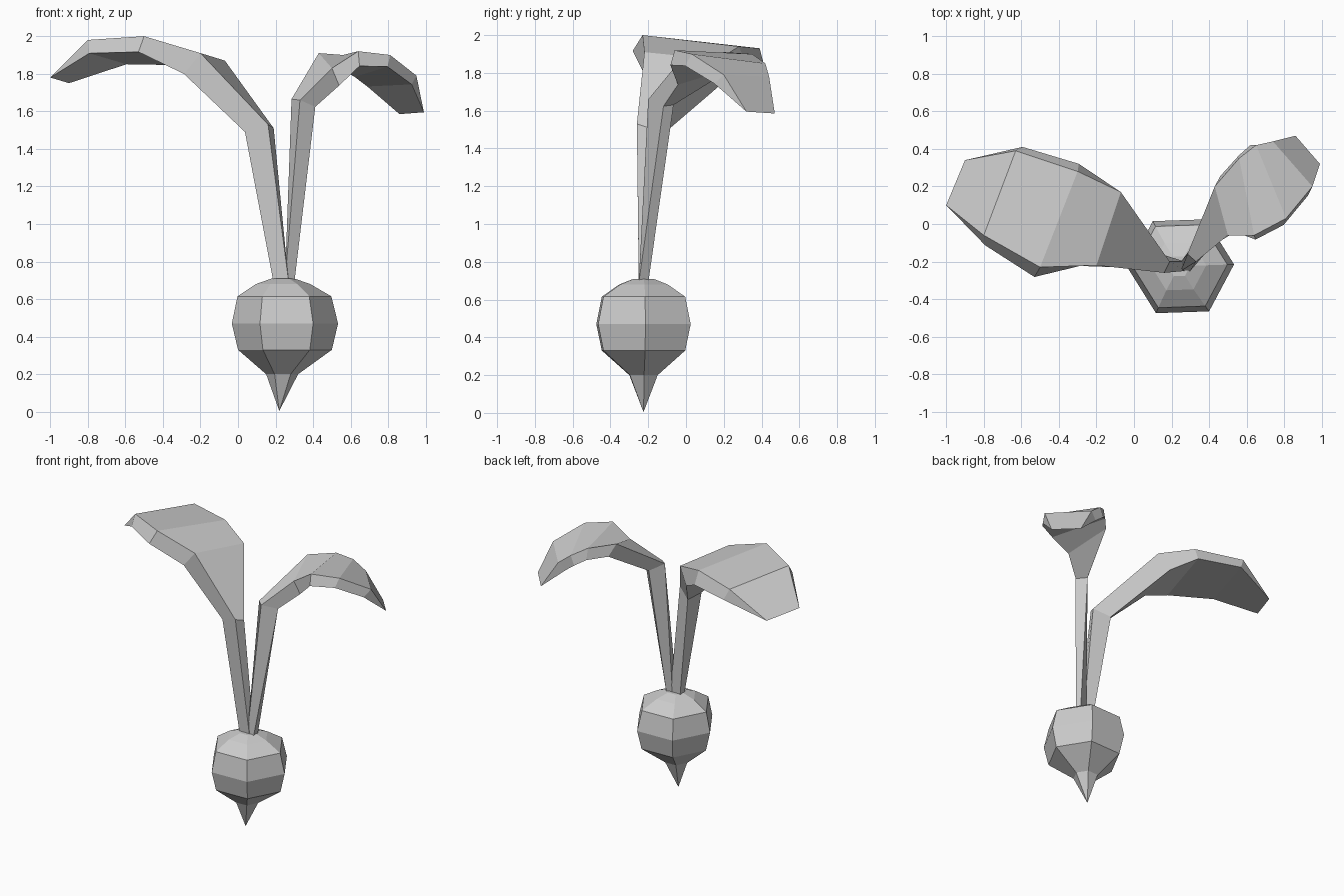
import bpy, bmesh, math
from mathutils import Vector as V

if "Cube" in bpy.data.objects:
    bpy.data.objects.remove(bpy.data.objects["Cube"])


def finish(name, bm):
    bmesh.ops.remove_doubles(bm, verts=bm.verts, dist=0.0005)
    bmesh.ops.recalc_face_normals(bm, faces=bm.faces)
    me = bpy.data.meshes.new(name)
    bm.to_mesh(me)
    bm.free()
    ob = bpy.data.objects.new(name, me)
    bpy.context.collection.objects.link(ob)
    return ob


def loft(name, rings):
    """Skin closed rings of equal length and cap both ends."""
    bm = bmesh.new()
    rows = [[bm.verts.new(p) for p in r] for r in rings]
    n = len(rows[0])
    for a, b in zip(rows, rows[1:]):
        for i in range(n):
            j = (i + 1) % n
            bm.faces.new((a[i], a[j], b[j], b[i]))
    bm.faces.new(rows[0][::-1])
    bm.faces.new(rows[-1])
    return finish(name, bm)


def leaf(name, sections, side):
    """Each section: near top edge, far top edge, thickness, rim flare."""
    secs = [(V(n), V(f), t, fl) for n, f, t, fl in sections]
    mids = [(s[0] + s[1]) / 2 for s in secs]
    rings = []
    for i, (n, f, t, fl) in enumerate(secs):
        w = (f - n).normalized()
        along = mids[min(i + 1, len(mids) - 1)] - mids[max(i - 1, 0)]
        under = (along.cross(w) * side).normalized() * t
        rings.append([n, f, f + under + w * fl, n + under - w * fl])
    return loft(name, rings)


# Six-sided root with a pointed tip: (centre x, radius, z)
profile = [(0.22, 0.0005, 0.005), (0.235, 0.085, 0.2), (0.25, 0.25, 0.33),
           (0.25, 0.283, 0.47), (0.247, 0.25, 0.615), (0.24, 0.145, 0.68),
           (0.24, 0.06, 0.71)]
loft("root_bulb", [[(cx + r * math.cos(math.radians(60 * k + 2)),
                     -0.225 + r * math.sin(math.radians(60 * k + 2)), z)
                    for k in range(6)] for cx, r, z in profile])

# Large leaf, bending to the left
leaf("large_leaf", [
    ((0.27, -0.25, 0.69), (0.27, -0.2, 0.69), 0.08, 0.0),
    ((0.16, -0.26, 1.53), (0.19, -0.2, 1.51), 0.13, 0.02),
    ((-0.20, -0.22, 1.91), (-0.07, 0.17, 1.87), 0.14, 0.02),
    ((-0.50, -0.23, 2.00), (-0.30, 0.28, 1.94), 0.09, 0.05),
    ((-0.80, -0.06, 1.98), (-0.63, 0.39, 1.93), 0.08, 0.04),
    ((-1.00, 0.10, 1.78), (-0.90, 0.34, 1.75), 0.0, 0.0),
], 1)

# Small leaf, bending to the right and back
leaf("small_leaf", [
    ((0.25, -0.25, 0.69), (0.25, -0.2, 0.69), 0.05, 0.0),
    ((0.33, -0.20, 1.66), (0.285, -0.16, 1.665), 0.12, 0.01),
    ((0.50, -0.06, 1.83), (0.43, 0.20, 1.91), 0.1, 0.02),
    ((0.64, -0.06, 1.92), (0.56, 0.35, 1.90), 0.08, 0.02),
    ((0.81, 0.03, 1.90), (0.65, 0.42, 1.85), 0.07, 0.02),
    ((0.95, 0.20, 1.79), (0.74, 0.44, 1.78), 0.07, 0.02),
    ((0.99, 0.32, 1.595), (0.86, 0.47, 1.585), 0.0, 0.0),
], -1)
